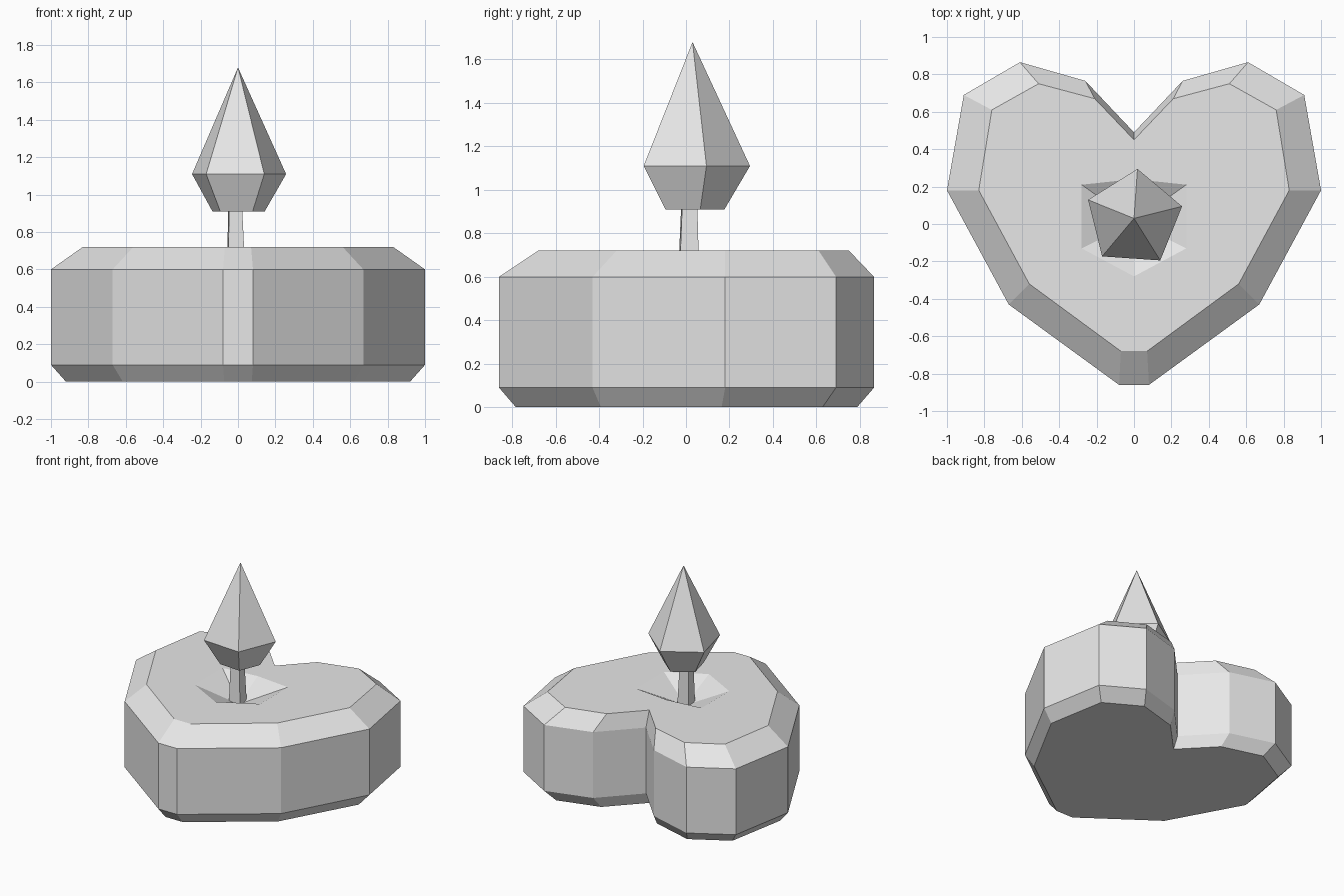
import bpy
import bmesh
from math import radians, cos, sin

cube = bpy.data.objects.get("Cube")
if cube:
    bpy.data.objects.remove(cube, do_unlink=True)

grey = bpy.data.materials.new("light grey")
grey.use_nodes = True
grey.diffuse_color = (0.8, 0.8, 0.8, 1)
grey.node_tree.nodes["Principled BSDF"].inputs["Base Color"].default_value = (0.8, 0.8, 0.8, 1)


def finish(name, bm):
    bmesh.ops.recalc_face_normals(bm, faces=bm.faces)
    mesh = bpy.data.meshes.new(name)
    bm.to_mesh(mesh)
    bm.free()
    mesh.materials.append(grey)
    obj = bpy.data.objects.new(name, mesh)
    bpy.context.collection.objects.link(obj)
    return obj


def ring(bm, points, z):
    return [bm.verts.new((x, y, z)) for x, y in points]


def bridge(bm, low, high, closed):
    for i in range(len(low) - (not closed)):
        j = (i + 1) % len(low)
        bm.faces.new((low[i], low[j], high[j], high[i]))


def polygon(sides, radius, start, centre):
    angles = [radians(start + 360 * i / sides) for i in range(sides)]
    return [(centre[0] + radius * cos(a), centre[1] + radius * sin(a)) for a in angles]


# Heart body: half outline with bevelled rims and a pit in the top, mirrored
outline = [(0, .49), (.26, .765), (.61, .865), (.91, .69), (1, .18),
           (.67, -.43), (.08, -.86), (0, -.86)]
top_rim = [(0, .45), (.21, .67), (.51, .75), (.76, .61), (.83, .18),
           (.56, -.32), (.07, -.68), (0, -.68)]
base_rim = [(x * .92, y * .91) for x, y in outline]
pit_rim = [(0, -.28), (.28, -.13), (.28, .21), (0, .24)]

bm = bmesh.new()
rings = [ring(bm, base_rim, 0), ring(bm, outline, .09),
         ring(bm, outline, .6), ring(bm, top_rim, .72)]
for low, high in zip(rings, rings[1:]):
    bridge(bm, low, high, False)
bm.faces.new(rings[0])
pit = ring(bm, pit_rim, .72)
bm.faces.new(rings[-1] + pit)
pit_floor = bm.verts.new((0, .01, .59))
for a, b in zip(pit, pit[1:]):
    bm.faces.new((a, b, pit_floor))
body = finish("heart_body", bm)
mirror = body.modifiers.new("mirror", 'MIRROR')
mirror.use_axis[0] = True

# Stem: slim tapering square post rising from the pit
bm = bmesh.new()
foot = ring(bm, polygon(4, .066, 49, (-.01, .012)), .57)
head = ring(bm, polygon(4, .049, 49, (-.015, .015)), .93)
bridge(bm, foot, head, True)
bm.faces.new(foot)
bm.faces.new(head)
finish("stem", bm)

# Pointed five-sided bud on the stem
bm = bmesh.new()
centre = (0, .03)
under = ring(bm, polygon(5, .147, 86, centre), .91)
waist = ring(bm, polygon(5, .265, 86, centre), 1.11)
bridge(bm, under, waist, True)
bm.faces.new(under)
tip = bm.verts.new((*centre, 1.68))
for i in range(5):
    bm.faces.new((waist[i], waist[(i + 1) % 5], tip))
finish("bud", bm)
